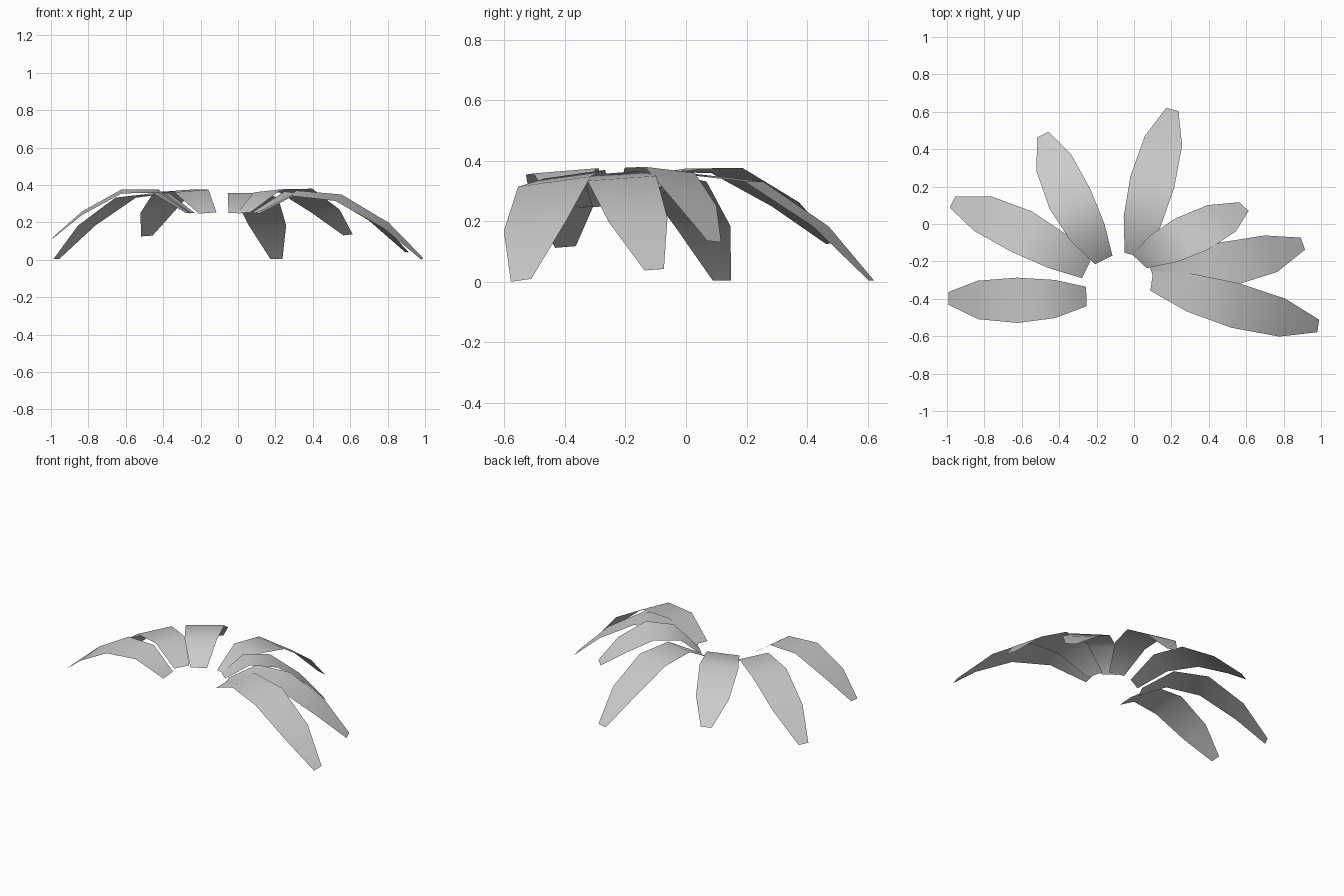
import bpy
from mathutils import Vector, Matrix
from math import radians

cube = bpy.data.objects.get("Cube")
if cube:
    bpy.data.objects.remove(cube, do_unlink=True)

# Single flat leaf colour
grey = bpy.data.materials.new("leaf_grey")
grey.use_nodes = True
colour = (0.6, 0.6, 0.6, 1)
grey.diffuse_color = colour
grey.node_tree.nodes["Principled BSDF"].inputs["Base Color"].default_value = colour

# Shared leaf shape: position along the leaf and half width there
STATIONS = (0, 0.23, 0.5, 0.785, 1)
HALF_WIDTHS = (0.052, 0.102, 0.121, 0.103, 0.034)


def arch(tip_z):
    """Heights of an arching leaf that droops to tip_z."""
    return (0.25, 0.355 + 0.1 * tip_z, 0.33 + 0.3 * tip_z, 0.18 + 0.6 * tip_z, tip_z)


def make_leaf(name, base, tip, tip_z, bow=0, skew=0, roll=0):
    """One sheet leaf; bow and roll act towards its left side, skew turns its ribs."""
    base, tip = Vector(base), Vector(tip)
    along = (tip - base).normalized()
    left = Vector((-along.y, along.x))
    rib = Matrix.Rotation(radians(skew), 2) @ left
    verts = []
    for t, half, z in zip(STATIONS, HALF_WIDTHS, arch(tip_z)):
        centre = base.lerp(tip, t) + left * bow * 4 * t * (1 - t)
        lift = roll * half / max(HALF_WIDTHS)
        for side in (1, -1):
            p = centre + rib * half * side
            verts.append((p.x, p.y, max(0, z + lift * side)))
    faces = [(i, i + 1, i + 3, i + 2) for i in range(0, len(verts) - 2, 2)]
    mesh = bpy.data.meshes.new(name)
    mesh.from_pydata(verts, [], faces)
    mesh.materials.append(grey)
    mesh.shade_smooth()
    leaf = bpy.data.objects.new(name, mesh)
    bpy.context.collection.objects.link(leaf)
    return leaf


# Leaves fanned around the open centre
make_leaf("right_front_leaf", (-0.255, -0.388), (-0.992, -0.398), 0.115, bow=0.015, roll=-0.01)
make_leaf("right_back_leaf", (-0.255, -0.243), (-0.97, 0.118), 0.005, bow=-0.025)
make_leaf("back_right_leaf", (-0.162, -0.192), (-0.487, 0.478), 0.127, bow=0.02, roll=-0.008)
make_leaf("back_leaf", (0.0, -0.167), (0.205, 0.612), 0.005, bow=0.005)
make_leaf("back_left_leaf", (0.03, -0.2), (0.588, 0.093), 0.133, skew=19, roll=-0.01)
make_leaf("left_leaf", (0.095, -0.26), (0.903, -0.105), 0.04, bow=-0.03, skew=9, roll=0.008)
make_leaf("left_front_leaf", (0.095, -0.305), (0.985, -0.545), 0.005, bow=-0.01, skew=7, roll=0.017)
